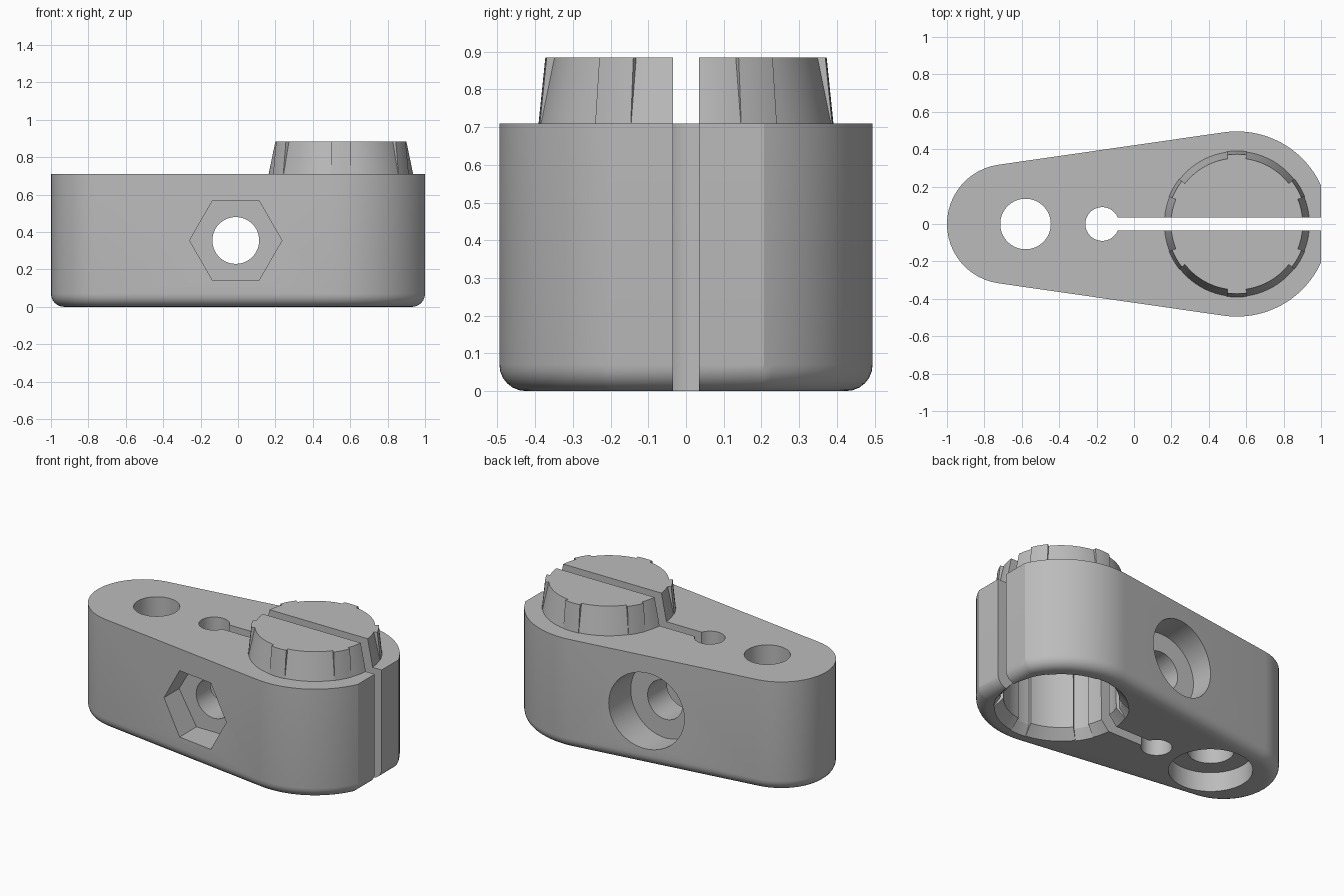
import bpy, bmesh
from math import pi, cos, sin, asin, radians
from mathutils import Matrix

if "Cube" in bpy.data.objects:
    bpy.data.objects.remove(bpy.data.objects["Cube"])

GREY = (0.5, 0.5, 0.5, 1)
mat = bpy.data.materials.new("plain grey")
mat.use_nodes = True
mat.diffuse_color = GREY
mat.node_tree.nodes["Principled BSDF"].inputs["Base Color"].default_value = GREY

BIG_X, BIG_R = 0.55, 0.495
SMALL_X, SMALL_R = -0.68, 0.32
HEIGHT, TOP = 0.71, 0.885


def finish(bm, name):
    bmesh.ops.recalc_face_normals(bm, faces=bm.faces)
    mesh = bpy.data.meshes.new(name)
    bm.to_mesh(mesh)
    bm.free()
    mesh.materials.append(mat)
    obj = bpy.data.objects.new(name, mesh)
    bpy.context.collection.objects.link(obj)
    return obj


def loft(name, rings):
    """Skin a stack of equally long point rings and cap both ends."""
    bm = bmesh.new()
    loops = [[bm.verts.new(p) for p in ring] for ring in rings]
    for a, b in zip(loops, loops[1:]):
        for i in range(len(a)):
            j = (i + 1) % len(a)
            bm.faces.new((a[i], a[j], b[j], b[i]))
    bm.faces.new(loops[0])
    bm.faces.new(loops[-1])
    return finish(bm, name)


def cylinder(name, center, radius, depth, sides=64, along_y=False):
    bm = bmesh.new()
    bmesh.ops.create_cone(bm, cap_ends=True, segments=sides, radius1=radius,
                          radius2=radius, depth=depth)
    if along_y:
        turn = Matrix.Rotation(pi / 2, 4, 'X')
        if sides == 6:
            turn = turn @ Matrix.Rotation(pi / 2, 4, 'Z')
        bm.transform(turn)
    bm.transform(Matrix.Translation(center))
    return finish(bm, name)


def box(name, low, high):
    bm = bmesh.new()
    bmesh.ops.create_cube(bm, size=1)
    for v in bm.verts:
        v.co = [high[k] if v.co[k] > 0 else low[k] for k in range(3)]
    return finish(bm, name)


def combine(obj, other, operation):
    mod = obj.modifiers.new("combine", 'BOOLEAN')
    mod.operation, mod.object, mod.solver = operation, other, 'EXACT'
    bpy.context.view_layer.objects.active = obj
    bpy.ops.object.modifier_apply(modifier=mod.name)
    bpy.data.objects.remove(other)


def splined_ring(radius, rib_radius, z):
    """Circle with six ribs, one every sixty degrees."""
    pts, half = [], radians(8)
    for k in range(6):
        mid = radians(30 + 60 * k)
        spans = ((mid - half, mid + half, rib_radius, 4),
                 (mid + half, mid + pi / 3 - half, radius, 10))
        for start, end, r, steps in spans:
            for i in range(steps + 1):
                a = start + (end - start) * i / steps
                pts.append((BIG_X + r * cos(a), r * sin(a), z))
    return pts


# Tapered body outline: two tangent arcs, with the wide end cut flat
lean = asin((BIG_R - SMALL_R) / (BIG_X - SMALL_X))
tangent = pi / 2 + lean
flat = asin((BIG_R ** 2 - (1 - BIG_X) ** 2) ** 0.5 / BIG_R)
outline = []
for cx, r, start, end in ((BIG_X, BIG_R, flat, tangent),
                          (SMALL_X, SMALL_R, tangent, 2 * pi - tangent),
                          (BIG_X, BIG_R, 2 * pi - tangent, 2 * pi - flat)):
    for i in range(25):
        a = start + (end - start) * i / 24
        outline.append((cx + r * cos(a), r * sin(a)))

# Body with a rounded bottom edge
body = loft("clamp_body", [[(x, y, z) for x, y in outline] for z in (0, HEIGHT)])
bm = bmesh.new()
bm.from_mesh(body.data)
rim = [e for e in bm.edges if all(v.co.z < 0.01 for v in e.verts)]
bmesh.ops.bevel(bm, geom=rim, offset=0.07, segments=6, profile=0.5, affect='EDGES')
bm.to_mesh(body.data)
bm.free()

# Ribbed conical boss on top
boss = loft("boss", [splined_ring(0.388, 0.391, 0.62),
                     splined_ring(0.388, 0.391, HEIGHT),
                     splined_ring(0.352, 0.373, TOP)])
combine(body, boss, 'UNION')

# Ribbed socket underneath with a flared mouth
socket = loft("socket", [splined_ring(0.398, 0.4, -0.01),
                         splined_ring(0.335, 0.355, 0.06),
                         splined_ring(0.33, 0.35, 0.55)])
combine(body, socket, 'DIFFERENCE')

# Pivot hole with counterbore, relief hole and clamping slot
cutters = [
    cylinder("pivot_hole", (-0.58, 0, 0.4), 0.135, 2),
    cylinder("pivot_counterbore", (-0.58, 0, 0), 0.245, 0.25),
    cylinder("relief_hole", (-0.17, 0, 0.4), 0.09, 2),
    box("clamp_slot", (-0.15, -0.035, -0.2), (1.2, 0.035, 1.2)),
    # Cross bolt hole with a hexagonal nut pocket and a round head pocket
    cylinder("bolt_hole", (-0.012, 0, 0.355), 0.125, 2, along_y=True),
    cylinder("nut_pocket", (-0.012, -0.48, 0.355), 0.247, 0.5, 6, True),
    cylinder("head_pocket", (-0.012, 0.48, 0.355), 0.245, 0.5, along_y=True),
]
for cutter in cutters:
    combine(body, cutter, 'DIFFERENCE')

# Smooth curved walls, crisp edges
bpy.ops.object.select_all(action='DESELECT')
body.select_set(True)
bpy.context.view_layer.objects.active = body
bpy.ops.object.shade_smooth_by_angle(angle=radians(25))
